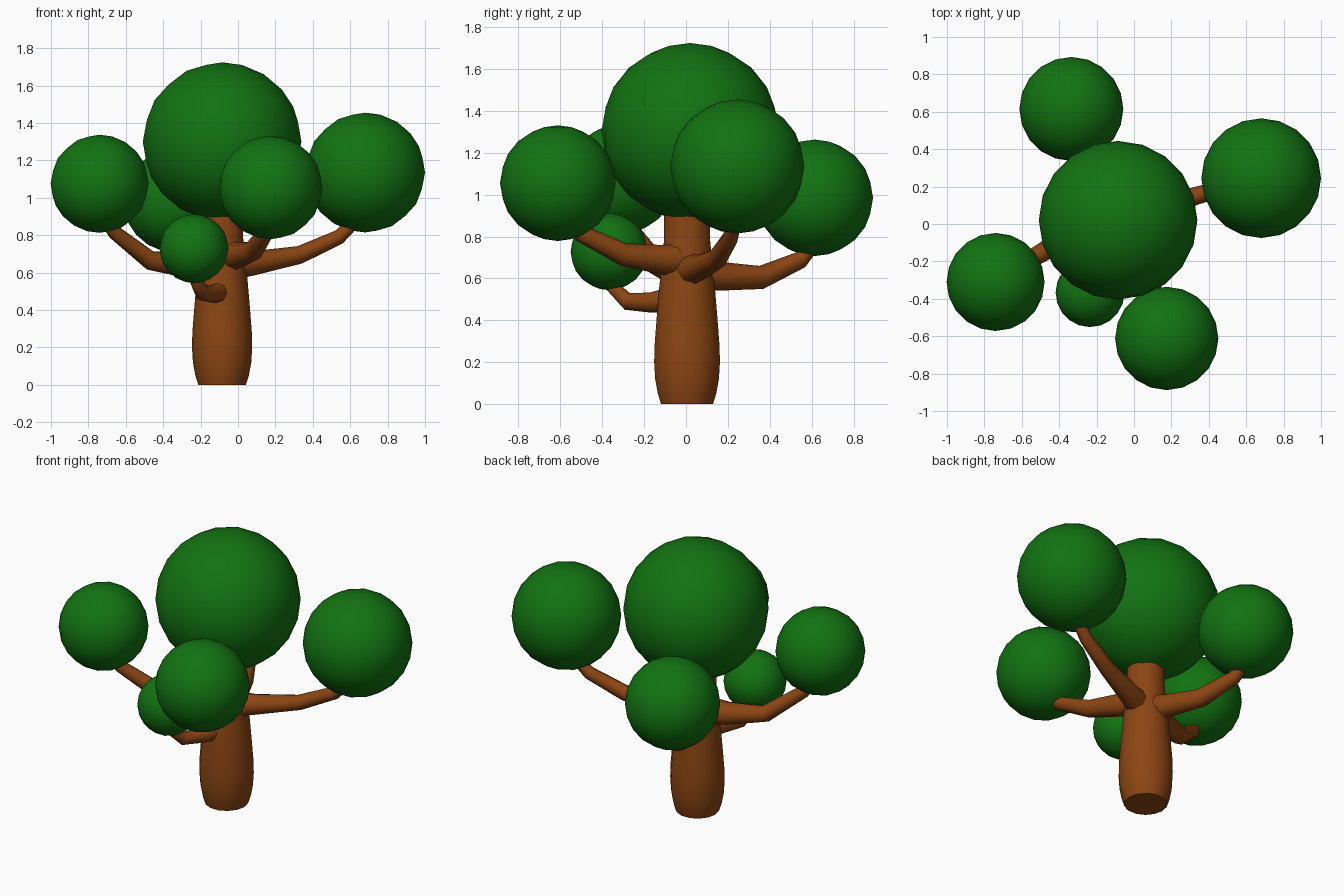
import bpy, bmesh, math
from mathutils import Vector

if "Cube" in bpy.data.objects:
    bpy.data.objects.remove(bpy.data.objects["Cube"])


def material(name, rgb):
    m = bpy.data.materials.new(name)
    m.diffuse_color = (*rgb, 1)
    m.use_nodes = True
    m.node_tree.nodes["Principled BSDF"].inputs["Base Color"].default_value = m.diffuse_color
    return m


BARK = material("brown bark", (0.26, 0.06, 0.0065))
LEAF = material("leaf green", (0.006, 0.17, 0.006))


def finish(bm, name, mat, smooth_caps=False):
    bmesh.ops.recalc_face_normals(bm, faces=bm.faces[:])
    mesh = bpy.data.meshes.new(name)
    bm.to_mesh(mesh)
    bm.free()
    mesh.materials.append(mat)
    ob = bpy.data.objects.new(name, mesh)
    bpy.context.collection.objects.link(ob)
    bpy.context.view_layer.objects.active = ob
    ob.select_set(True)
    bpy.ops.object.shade_smooth_by_angle(angle=math.radians(50))
    ob.select_set(False)
    return ob


def tube(name, points, sides):
    """Loft rings of given radius along a path of (x, y, z, radius)."""
    bm = bmesh.new()
    pos = [Vector(p[:3]) for p in points]
    rings = []
    for i, p in enumerate(points):
        d = (pos[min(i + 1, len(pos) - 1)] - pos[max(i - 1, 0)]).normalized()
        ref = Vector((0, 1, 0)) if abs(d.z) > 0.95 else Vector((0, 0, 1))
        u = d.cross(ref).normalized()
        v = u.cross(d)
        ring = []
        for k in range(sides):
            a = 2 * math.pi * k / sides
            ring.append(bm.verts.new(pos[i] + p[3] * (u * math.cos(a) + v * math.sin(a))))
        rings.append(ring)
    for r0, r1 in zip(rings, rings[1:]):
        for k in range(sides):
            n = (k + 1) % sides
            bm.faces.new((r0[k], r0[n], r1[n], r1[k]))
    bm.faces.new(rings[0])
    bm.faces.new(rings[-1])
    return finish(bm, name, BARK)


def foliage(name, centre, radius):
    bm = bmesh.new()
    bmesh.ops.create_icosphere(bm, subdivisions=3, radius=radius)
    bmesh.ops.translate(bm, verts=bm.verts[:], vec=centre)
    return finish(bm, name, LEAF)


# Trunk with a bulging foot, tapering into the crown
tube("trunk", [(-0.085, 0.005, z, r) for z, r in (
    (0, 0.127), (0.05, 0.143), (0.12, 0.156), (0.2, 0.161), (0.28, 0.159),
    (0.42, 0.148), (0.56, 0.136), (0.66, 0.125), (0.78, 0.113), (0.9, 0.112))], 14)

# Branches
tube("right_branch", [(-0.06, 0.0, 0.64, 0.085), (0.08, 0.06, 0.65, 0.065),
                      (0.33, 0.15, 0.695, 0.048), (0.54, 0.21, 0.79, 0.04),
                      (0.62, 0.23, 0.87, 0.035)], 8)
tube("left_branch", [(-0.1, 0.0, 0.65, 0.09), (-0.26, -0.06, 0.64, 0.072),
                     (-0.47, -0.14, 0.665, 0.052), (-0.66, -0.25, 0.815, 0.04),
                     (-0.71, -0.28, 0.88, 0.035)], 8)
tube("front_branch", [(-0.06, 0.0, 0.69, 0.09), (0.0, -0.12, 0.69, 0.07),
                      (0.08, -0.3, 0.715, 0.055), (0.15, -0.5, 0.815, 0.042),
                      (0.17, -0.58, 0.9, 0.035)], 8)
tube("back_branch", [(-0.09, 0.02, 0.63, 0.09), (-0.13, 0.17, 0.61, 0.068),
                     (-0.21, 0.36, 0.605, 0.056), (-0.3, 0.55, 0.69, 0.042),
                     (-0.33, 0.62, 0.78, 0.035)], 8)
tube("low_branch", [(-0.09, -0.05, 0.5, 0.065), (-0.13, -0.17, 0.485, 0.048),
                    (-0.19, -0.28, 0.49, 0.042), (-0.225, -0.35, 0.56, 0.034),
                    (-0.23, -0.36, 0.64, 0.03)], 8)

# Foliage balls
for name, centre, radius in (
        ("crown", (-0.085, 0.02, 1.3), 0.424),
        ("right_foliage", (0.68, 0.245, 1.135), 0.32),
        ("left_foliage", (-0.74, -0.31, 1.075), 0.262),
        ("front_foliage", (0.175, -0.612, 1.055), 0.276),
        ("back_foliage", (-0.335, 0.615, 0.985), 0.278),
        ("low_foliage", (-0.235, -0.367, 0.728), 0.184)):
    foliage(name, centre, radius)
